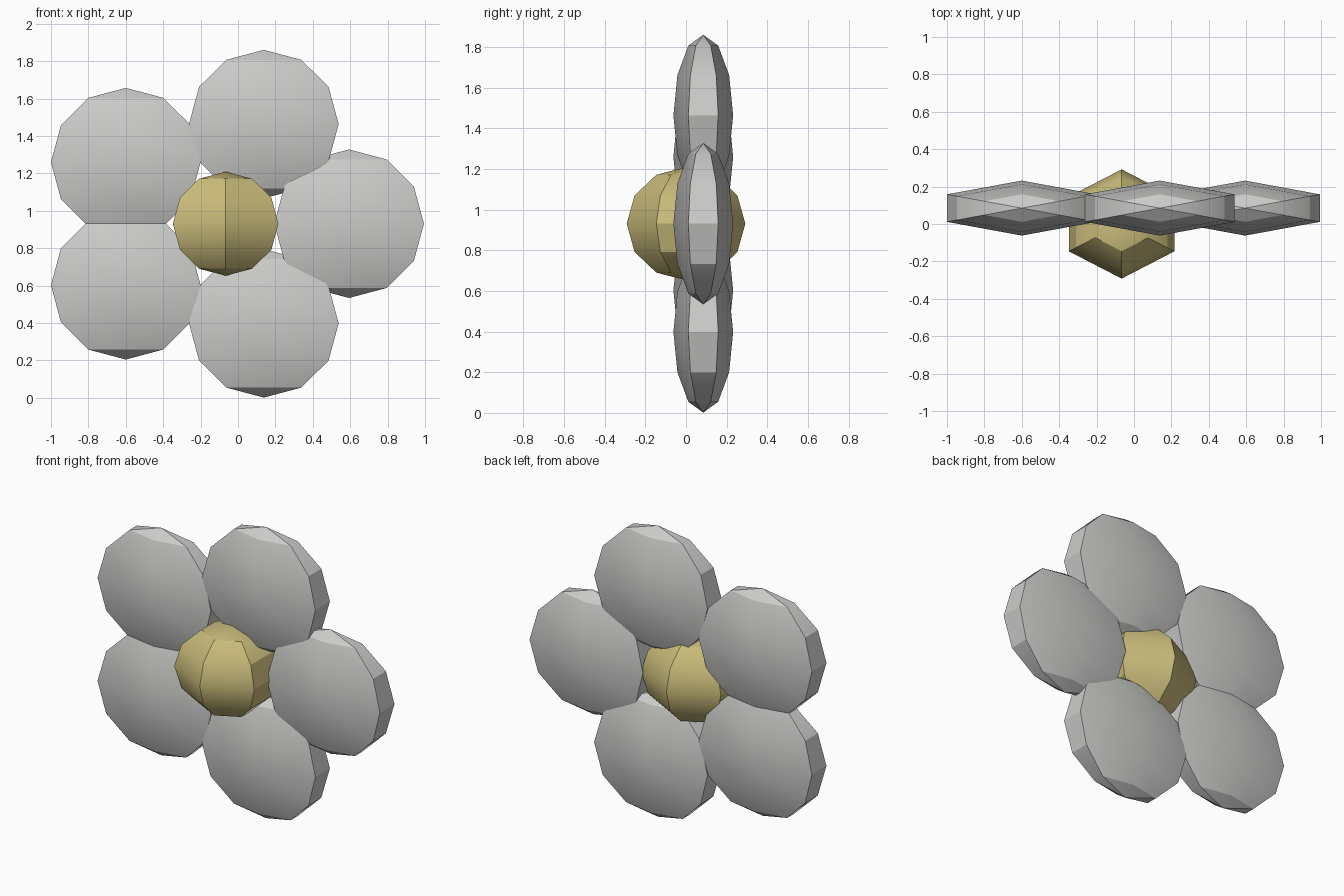
import bpy, bmesh, math

cube = bpy.data.objects.get("Cube")
if cube:
    bpy.data.objects.remove(cube, do_unlink=True)


def make_material(name, rgb):
    mat = bpy.data.materials.new(name)
    mat.use_nodes = True
    color = (*rgb, 1.0)
    mat.diffuse_color = color
    mat.node_tree.nodes["Principled BSDF"].inputs["Base Color"].default_value = color
    return mat


def add_ball(name, location, radii, mat):
    """Six-sided, six-ring ball with poles on z and corners on +y and -y."""
    bm = bmesh.new()
    bmesh.ops.create_uvsphere(bm, u_segments=6, v_segments=6, radius=1.0)
    bmesh.ops.scale(bm, vec=radii, verts=bm.verts)
    mesh = bpy.data.meshes.new(name)
    bm.to_mesh(mesh)
    bm.free()
    mesh.materials.append(mat)
    obj = bpy.data.objects.new(name, mesh)
    obj.location = location
    bpy.context.collection.objects.link(obj)
    bpy.ops.object.select_all(action="DESELECT")
    obj.select_set(True)
    bpy.context.view_layer.objects.active = obj
    bpy.ops.object.shade_smooth_by_angle(angle=math.radians(30))
    return obj


petal_grey = make_material("petal grey", (0.6, 0.6, 0.59))
heart_yellow = make_material("heart yellow", (0.6, 0.51, 0.2))

CENTER_X, CENTER_Z = -0.066, 0.931
RING_X, RING_Z = 0.66, 0.56     # petal ring, slightly squashed in height

# Flower heart
add_ball("flower_heart", (CENTER_X, 0, CENTER_Z), (0.326, 0.292, 0.278), heart_yellow)

# Five flattened petals around the heart
for i in range(5):
    a = math.tau * i / 5
    pos = (CENTER_X + RING_X * math.cos(a), 0.085, CENTER_Z + RING_Z * math.sin(a))
    add_ball(f"petal_{i + 1}", pos, (0.462, 0.147, 0.397), petal_grey)
